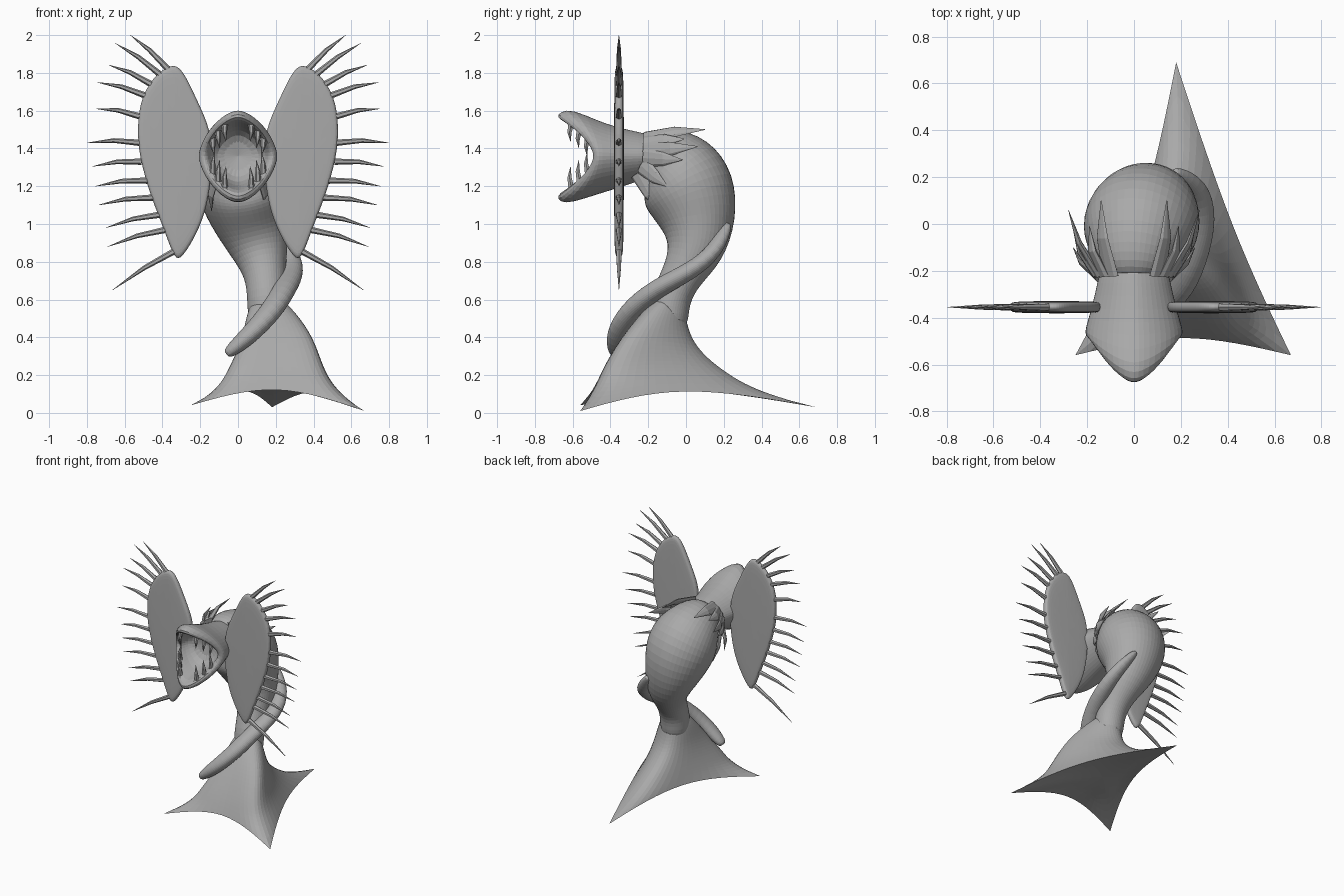
import bpy, bmesh, math
from mathutils import Vector

if "Cube" in bpy.data.objects:
    bpy.data.objects.remove(bpy.data.objects["Cube"])

GREY = (0.4, 0.4, 0.4, 1)
mat = bpy.data.materials.new("plain grey")
mat.use_nodes = True
mat.diffuse_color = GREY
mat.node_tree.nodes["Principled BSDF"].inputs["Base Color"].default_value = GREY
parts = []


def finish(name, bm, subdiv=0):
    bmesh.ops.recalc_face_normals(bm, faces=bm.faces)
    mesh = bpy.data.meshes.new(name)
    bm.to_mesh(mesh)
    bm.free()
    mesh.materials.append(mat)
    ob = bpy.data.objects.new(name, mesh)
    bpy.context.collection.objects.link(ob)
    if subdiv:
        mod = ob.modifiers.new("smooth", "SUBSURF")
        mod.levels = mod.render_levels = subdiv
    parts.append(ob)


def skin(bm, rings, cap_start, cap_end):
    """Join closed rings of points with quads; centre points close the ends."""
    rows = [[bm.verts.new(p) for p in r] for r in rings]
    n = len(rows[0])
    for a, b in zip(rows, rows[1:]):
        for i in range(n):
            j = (i + 1) % n
            bm.faces.new((a[i], a[j], b[j], b[i]))
    for row, tip in ((rows[0], cap_start), (rows[-1], cap_end)):
        v = bm.verts.new(tip)
        for i in range(n):
            bm.faces.new((row[i], row[(i + 1) % n], v))
    return rows


def tube(bm, pts, radii, sides=8, flat=1.0, ref=(0, 1, 0)):
    """Sweep an ellipse along points; flat scales the axis nearest ref."""
    pts = [Vector(p) for p in pts]
    rings = []
    for k, p in enumerate(pts):
        t = (pts[min(k + 1, len(pts) - 1)] - pts[max(k - 1, 0)]).normalized()
        u = t.cross(Vector(ref)).normalized()
        w = u.cross(t)
        angs = [math.tau * i / sides for i in range(sides)]
        rings.append([p + radii[k] * (u * math.cos(a) + w * flat * math.sin(a)) for a in angs])
    skin(bm, rings, pts[0], pts[-1])


def spike(bm, base, tip, r, bend=(0, 0, 0), sides=6, flat=1.0, ref=(0, 1, 0)):
    base, tip = Vector(base), Vector(tip)
    mid = base.lerp(tip, 0.5) + Vector(bend)
    tube(bm, [base, mid, tip], [r, r * 0.72, r * 0.05], sides, flat, ref)


# Three-footed root: ridge and valley profiles in order round the stem
columns = [
    [(.67, -.56, .01), (.52, -.5, .2), (.46, -.36, .41), (.28, -.17, .58)],
    [(.2, -.45, .17), (.2, -.41, .25), (.18, -.32, .42), (.16, -.21, .58)],
    [(-.25, -.56, .04), (-.13, -.49, .2), (0, -.36, .37), (.06, -.17, .58)],
    [(.04, -.02, .16), (.03, -.05, .25), (.04, -.07, .42), (.04, -.06, .58)],
    [(.18, .69, .03), (.17, .35, .18), (.16, .06, .35), (.16, .02, .58)],
    [(.42, -.04, .16), (.38, -.06, .25), (.34, -.09, .4), (.26, -.06, .58)],
]
bm = bmesh.new()
vert_crease = bm.verts.layers.float.new("crease_vert")
edge_crease = bm.edges.layers.float.new("crease_edge")
rows = skin(bm, [[c[k] for c in columns] for k in range(4)], (.17, -.1, .15), (.16, -.08, .65))
for i, v in enumerate(rows[0]):
    v[vert_crease] = 1.0 if i % 2 == 0 else 0.0
    bm.edges.get((v, rows[0][(i + 1) % 6]))[edge_crease] = 1.0
finish("root_foot", bm, 3)

# Stem swelling into the bulb and narrowing to the neck
path = [(.16, -.09, .45), (.155, -.09, .6), (.145, -.02, .73), (.12, .055, .85), (.07, .07, 1.0),
        (.04, .025, 1.17), (.015, -.05, 1.29), (0, -.15, 1.35), (0, -.24, 1.36)]
bm = bmesh.new()
tube(bm, path, [.11, .11, .11, .155, .21, .265, .25, .185, .135], 12, 1.0, (1, 0, 0))
finish("stem_bulb", bm, 2)

# Tendril winding round the stem
bm = bmesh.new()
tube(bm, [(-.06, -.37, .31), (.06, -.37, .41), (.18, -.3, .54), (.25, -.16, .66),
          (.3, .03, .75), (.27, .16, .86), (.17, .22, 1.0)],
     [.045, .07, .075, .07, .065, .06, .035], 8, .8, (0, 0, 1))
finish("tendril", bm, 2)

# Head with gaping mouth
SEG, MID = 24, 1.36


def spow(v, e):
    return math.copysign(abs(v) ** e, v)


def oval(rx, up, down, y, push=0.0):
    ring = []
    for i in range(SEG):
        a = math.tau * i / SEG
        c, s = math.cos(a), math.sin(a)
        rz = up if s > 0 else down
        ring.append((rx * spow(c, 1.2), y - push * s * s, MID + rz * spow(s, 1.2)))
    return ring


lip = oval(.16, .185, .18, -.475, .175)
bm = bmesh.new()
skin(bm, [oval(.145, .115, .115, -.18), oval(.155, .125, .13, -.24), oval(.185, .155, .175, -.37),
          oval(.212, .19, .205, -.45, .02), oval(.21, .25, .25, -.47, .135),
          oval(.195, .24, .25, -.485, .185), oval(.18, .205, .215, -.49, .2), lip,
          oval(.15, .16, .16, -.45, .05), oval(.12, .12, .12, -.41)],
     (0, -.18, MID), (0, -.38, MID))
finish("head", bm, 1)

# Teeth along both lips
bm = bmesh.new()
for s in (1, -1):
    for sign, picks, length in ((1, (2, 3, 4), .1), (-1, (2, 3, 4), .12)):
        for i in picks:
            x, y, z = lip[i]
            z = MID + sign * (z - MID + .02)
            spike(bm, (s * x, y, z), (s * x * .92, y - .005, z - sign * length), .018,
                  (s * .004, -.008, 0))
finish("teeth", bm)

# Side lobes with bristles
outline = [(.35, 1.835), (.43, 1.79), (.51, 1.67), (.53, 1.51), (.52, 1.36), (.46, 1.15),
           (.39, .98), (.335, .82), (.3, .83), (.24, .92), (.18, 1.05), (.15, 1.2),
           (.14, 1.35), (.15, 1.5), (.21, 1.63), (.27, 1.76), (.31, 1.82)]
bristles = [(.37, 1.82, .57, 2), (.41, 1.79, .65, 1.957), (.46, 1.74, .685, 1.842),
            (.49, 1.68, .745, 1.75), (.52, 1.57, .75, 1.61), (.52, 1.43, .797, 1.43),
            (.51, 1.33, .77, 1.305), (.48, 1.23, .755, 1.2), (.45, 1.14, .74, 1.1),
            (.41, 1.05, .7, .98), (.38, .97, .69, .88), (.33, .86, .665, .65)]
LOBE_Y = -.355
mid = Vector((.33, 1.36))
for s, side in ((1, "left"), (-1, "right")):
    def ring(scale, y):
        pts = [mid + (Vector(p) - mid) * scale for p in outline]
        return [(s * p.x, LOBE_Y + y, p.y) for p in pts]

    bm = bmesh.new()
    skin(bm, [ring(.92, -.024), ring(1, -.018), ring(1.03, 0), ring(1, .018), ring(.92, .024)],
         (s * mid.x, LOBE_Y - .027, mid.y), (s * mid.x, LOBE_Y + .027, mid.y))
    finish(side + "_lobe", bm, 2)

    bm = bmesh.new()
    for bx, bz, tx, tz in bristles:
        spike(bm, (s * bx, LOBE_Y, bz), (s * tx, LOBE_Y, tz), .017, (0, 0, .012))
    finish(side + "_bristles", bm)

    # Pointed collar leaves sweeping back from the neck
    bm = bmesh.new()
    for base, tip in (((.1, -.22, 1.45), (.14, .1, 1.5)), ((.13, -.22, 1.42), (.19, -.01, 1.45)),
                      ((.15, -.22, 1.38), (.28, .06, 1.41)), ((.16, -.22, 1.35), (.26, -.02, 1.34)),
                      ((.15, -.23, 1.31), (.26, -.1, 1.2)), ((.12, -.25, 1.27), (.14, -.13, 1.07))):
        b, t = Vector(base), Vector(tip)
        b.x, t.x = s * b.x, s * t.x
        out = Vector((b.x, 0, b.z - MID)).normalized()
        spike(bm, b, t, .05, out * .02, 8, .35, out)
    finish(side + "_collar_leaves", bm)

# Smooth shading with sharp rims
for ob in bpy.context.view_layer.objects:
    ob.select_set(ob in parts)
bpy.context.view_layer.objects.active = parts[0]
bpy.ops.object.shade_smooth_by_angle(angle=math.radians(62))
